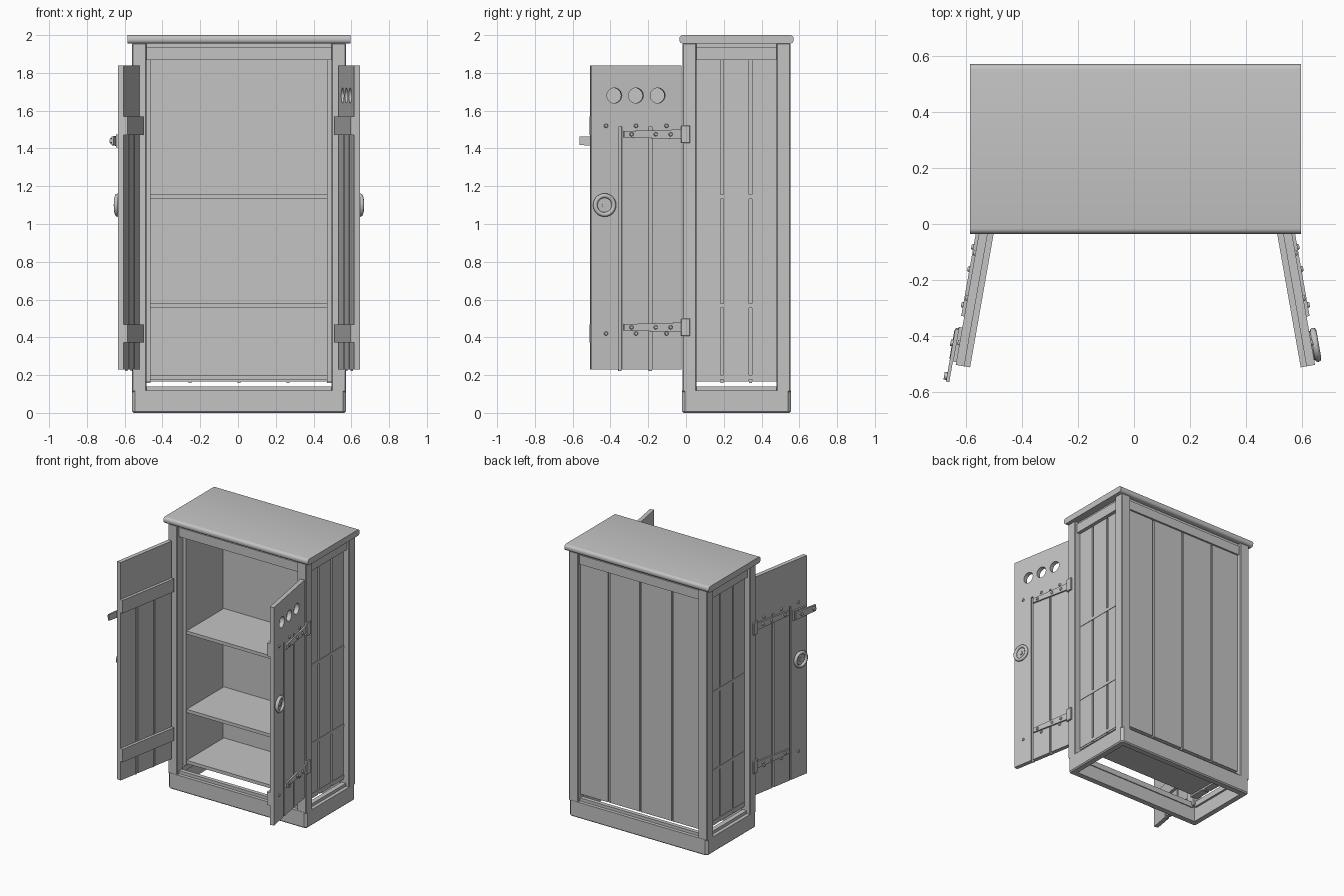
import bpy, bmesh, math
from mathutils import Matrix, Vector

cube = bpy.data.objects.get("Cube")
if cube:
    bpy.data.objects.remove(cube, do_unlink=True)

grey = bpy.data.materials.new("plain_grey")
grey.use_nodes = True
grey.diffuse_color = (0.55, 0.55, 0.55, 1)
grey.node_tree.nodes["Principled BSDF"].inputs["Base Color"].default_value = (0.55, 0.55, 0.55, 1)

CX = 0.005                     # cabinet centre line
CENTRE = Matrix.Translation((CX, 0, 0))
FLIP = Matrix.Scale(-1, 4, (1, 0, 0))


def finish(name, bm, m=CENTRE, smooth=False):
    bm.transform(m)
    bmesh.ops.recalc_face_normals(bm, faces=bm.faces)
    me = bpy.data.meshes.new(name)
    bm.to_mesh(me)
    bm.free()
    me.materials.append(grey)
    ob = bpy.data.objects.new(name, me)
    bpy.context.collection.objects.link(ob)
    if smooth:
        bpy.ops.object.select_all(action='DESELECT')
        ob.select_set(True)
        bpy.context.view_layer.objects.active = ob
        bpy.ops.object.shade_smooth_by_angle(angle=math.radians(40))
    return ob


def add_box(bm, x0, x1, y0, y1, z0, z1):
    m = Matrix.Translation(((x0 + x1) / 2, (y0 + y1) / 2, (z0 + z1) / 2))
    m = m @ Matrix.Diagonal((x1 - x0, y1 - y0, z1 - z0, 1))
    return bmesh.ops.create_cube(bm, size=1, matrix=m)["verts"]


def add_disc(bm, x0, x1, y, z, r, sides=16, r2=None):
    # Cylinder lying along the local x axis
    m = Matrix.Translation(((x0 + x1) / 2, y, z)) @ Matrix.Rotation(math.pi / 2, 4, 'Y')
    bmesh.ops.create_cone(bm, cap_ends=True, segments=sides, radius1=r,
                          radius2=r if r2 is None else r2, depth=x1 - x0, matrix=m)


def box(name, *size, m=CENTRE, bevel=0.0):
    bm = bmesh.new()
    add_box(bm, *size)
    if bevel:
        bmesh.ops.bevel(bm, geom=bm.edges[:], offset=bevel, segments=1, affect='EDGES')
    return finish(name, bm, m)


def planks(name, u0, u1, v0, v1, z0, z1, joints, m, inner=0.0):
    # Boards side by side, with recessed tongues in the joints
    bm = bmesh.new()
    edges = [v0] + sorted(joints) + [v1]
    for i, (a, b) in enumerate(zip(edges, edges[1:])):
        add_box(bm, u0, u1, a + (0.008 if i else 0), b - (0.008 if b < v1 else 0), z0, z1)
    for j in joints:
        add_box(bm, u0 + inner, u1 - 0.012, j - 0.008, j + 0.008, z0 - 0.008, z1)
    return finish(name, bm, m)


def cut(ob, cutter):
    mod = ob.modifiers.new("cut", 'BOOLEAN')
    mod.operation = 'DIFFERENCE'
    mod.solver = 'EXACT'
    mod.object = cutter
    cutter.hide_render = True
    bpy.context.view_layer.objects.active = ob
    bpy.ops.object.modifier_apply(modifier=mod.name)
    bpy.data.objects.remove(cutter, do_unlink=True)


FRONT, BACK, HALF = -0.018, 0.553, 0.566

# Top slab with rounded front and back edges
bm = bmesh.new()
add_box(bm, -0.59, 0.59, -0.035, 0.57, 1.955, 2.0)
long_edges = [e for e in bm.edges if abs(e.verts[0].co.x - e.verts[1].co.x) > 1]
bmesh.ops.bevel(bm, geom=long_edges, offset=0.019, segments=4, profile=0.5, affect='EDGES')
finish("top_slab", bm, smooth=True)

# Hollow base with chamfered corners
bm = bmesh.new()
add_box(bm, -HALF, HALF, FRONT - 0.002, BACK + 0.002, 0.0, 0.118)
upright = [e for e in bm.edges if abs(e.verts[0].co.z - e.verts[1].co.z) > 0.05]
bmesh.ops.bevel(bm, geom=upright, offset=0.016, segments=1, affect='EDGES')
low = [e for e in bm.edges if all(v.co.z < 0.001 for v in e.verts)]
bmesh.ops.bevel(bm, geom=low, offset=0.008, segments=1, affect='EDGES')
base = finish("base", bm)
cut(base, box("base_cutter", -0.52, 0.52, 0.028, 0.507, -0.1, 0.3))

# Front and back rails
for name, y in (("front", 0.005), ("back", 0.5)):
    box(name + "_lower_rail", -0.5, 0.5, y, y + 0.03, 0.1, 0.14)
    box(name + "_top_rail", -0.5, 0.5, y, y + 0.035, 1.868, 1.936)
    box(name + "_top_filler", -0.5, 0.5, y + 0.008, y + 0.028, 1.93, 1.96)

# Posts, side rails and side panels
for side, flip in (("left", Matrix.Identity(4)), ("right", FLIP)):
    m = CENTRE @ flip
    for name, y in (("front", FRONT), ("back", BACK - 0.073)):
        box(f"{side}_{name}_post", 0.49, HALF, y, y + 0.073, 0.11, 1.957, m=m, bevel=0.005)
    box(side + "_lower_rail", 0.505, 0.54, 0.05, 0.485, 0.1, 0.14, m=m)
    box(side + "_top_rail", 0.505, 0.548, 0.05, 0.485, 1.868, 1.936, m=m)
    box(side + "_top_filler", 0.512, 0.535, 0.05, 0.485, 1.93, 1.96, m=m)
    planks(side + "_panel", 0.467, 0.522, 0.05, 0.485, 0.165, 1.93, [0.19, 0.342], m)

# Back boards
planks("back_panel", 0.495, 0.522, -0.5, 0.5, 0.165, 1.93, [-0.26, 0, 0.26],
       CENTRE @ Matrix.Rotation(math.pi / 2, 4, 'Z'))

# Shelves, their ends just showing through the sides
for name, z in (("floor", 0.177), ("lower_shelf", 0.554), ("upper_shelf", 1.133)):
    box(name, -0.525, 0.525, 0.06, 0.5, z, z + 0.024)

# Doors, standing open; local x is outward and local -y runs along the width
WIDTH, THICK = 0.485, 0.031
for side, flip in (("left", Matrix.Identity(4)), ("right", FLIP)):
    m = (CENTRE @ flip @ Matrix.Translation((0.526, -0.03, 0))
         @ Matrix.Rotation(math.radians(10), 4, 'Z'))
    joints = [-0.328, -0.165]
    planks(side + "_door_boards", 0, THICK, -WIDTH, 0, 0.23, 1.515, joints, m, inner=0.008)
    head = box(side + "_door_head", 0, THICK, -WIDTH, 0, 1.515, 1.84, m=m)
    bm = bmesh.new()
    for y in (-0.36, -0.244, -0.127):
        add_disc(bm, -0.1, 0.1, y, 1.68, 0.04, 24)
    cut(head, finish(side + "_hole_cutter", bm, m))

    for level, z in (("lower", 0.42), ("upper", 1.52)):
        box(f"{side}_door_{level}_batten", -0.021, 0, -WIDTH, 0, z - 0.048, z + 0.048, m=m)
        # Bolts through the batten
        bm = bmesh.new()
        for y in (-0.405, -0.244, -0.08):
            add_disc(bm, THICK, THICK + 0.007, y, z, 0.011, 12, 0.008)
        finish(f"{side}_door_{level}_bolts", bm, m)

    for level, z in (("lower", 0.453), ("upper", 1.475)):
        # Tapered hinge strap with rivets
        bm = bmesh.new()
        for v in add_box(bm, THICK, THICK + 0.011, -0.31, 0.02, z - 0.026, z + 0.026):
            if v.co.y < -0.2:
                v.co.z = z + (v.co.z - z) * 0.65
        for y in (-0.27, -0.14, -0.06):
            add_disc(bm, THICK + 0.011, THICK + 0.018, y, z, 0.011, 12, 0.008)
        finish(f"{side}_{level}_hinge_strap", bm, m)
        # Hinge plate on the post and its pin
        box(f"{side}_{level}_hinge_plate", 0.55, 0.577, -0.026, 0.022, z - 0.047, z + 0.047,
            m=CENTRE @ flip, bevel=0.003)

    # Ring handle on a round plate
    bm = bmesh.new()
    spot = Vector((THICK + 0.014, -0.415, 1.1))
    add_disc(bm, THICK, THICK + 0.01, spot.y, spot.z, 0.052, 24)
    add_disc(bm, THICK + 0.01, THICK + 0.016, spot.y, spot.z, 0.014, 12)
    finish(side + "_handle_plate", bm, m, smooth=True)
    bpy.ops.mesh.primitive_torus_add(major_radius=0.05, minor_radius=0.012,
                                     major_segments=28, minor_segments=8)
    ring = bpy.context.object
    ring.name = side + "_handle_ring"
    ring.matrix_world = m @ Matrix.Translation(spot) @ Matrix.Rotation(math.pi / 2, 4, 'Y')
    ring.data.materials.append(grey)
    bpy.ops.object.shade_smooth_by_angle(angle=math.radians(60))

# Latch bar on one door, reaching past its free edge
box("latch_plate", THICK, THICK + 0.012, -0.475, -0.35, 1.405, 1.475, m=m)
bm = bmesh.new()
for v in add_box(bm, THICK + 0.012, THICK + 0.024, -0.55, -0.36, 1.412, 1.468):
    if v.co.y < -0.5:
        v.co.z = 1.44 + (v.co.z - 1.44) * 0.8
add_disc(bm, THICK + 0.024, THICK + 0.032, -0.41, 1.44, 0.012, 12)
add_disc(bm, THICK + 0.024, THICK + 0.034, -0.53, 1.44, 0.014, 12)
finish("latch_bar", bm, m)
